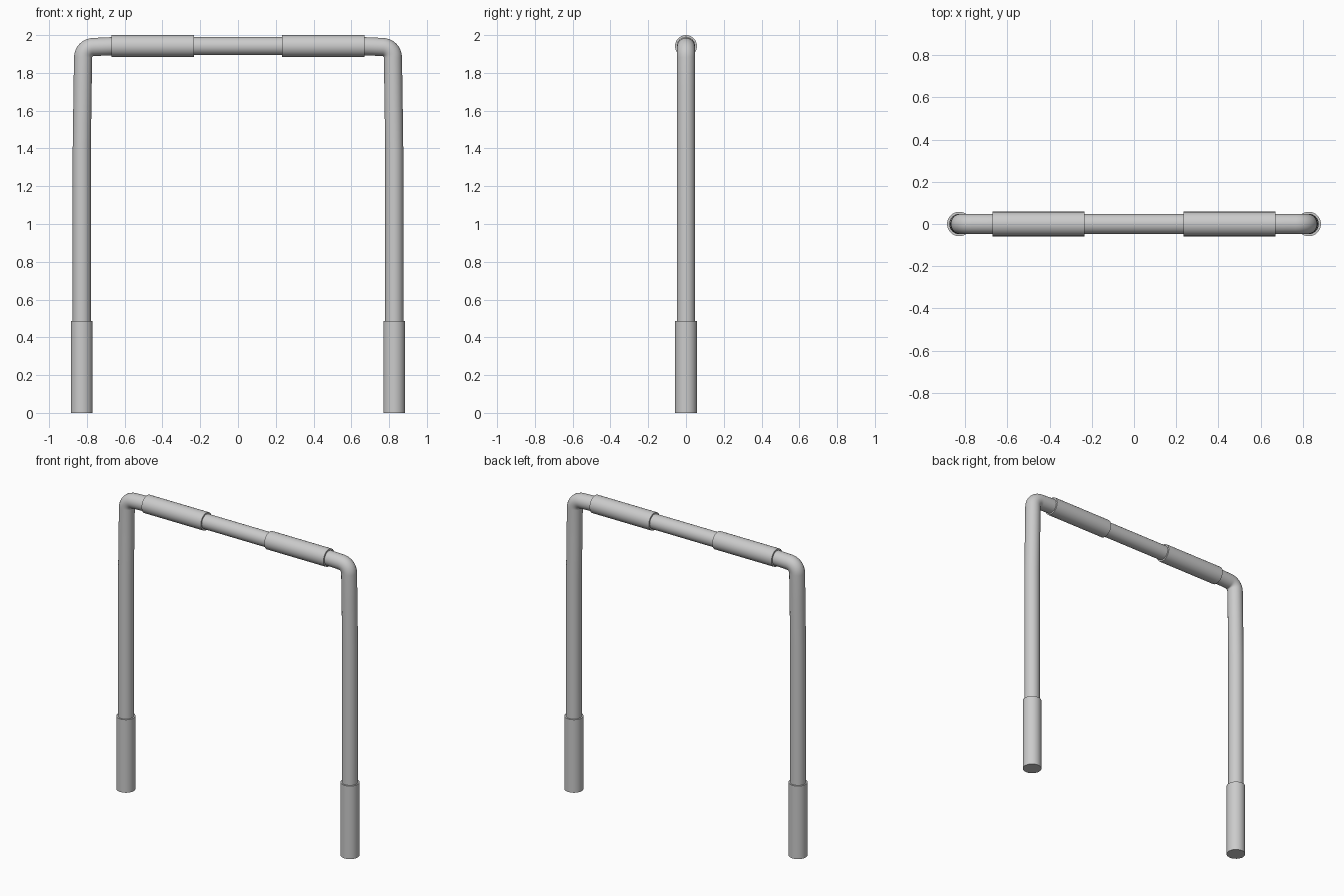
import bpy, bmesh, math
from mathutils import Vector

if "Cube" in bpy.data.objects:
    bpy.data.objects.remove(bpy.data.objects["Cube"])

SIDES = 32
PIPE_R, SLEEVE_R = 0.048, 0.058
LEG_X, BAR_Z = 0.827, 1.942

metal = bpy.data.materials.new("grey_metal")
metal.diffuse_color = (0.6, 0.6, 0.6, 1)
metal.use_nodes = True
metal.node_tree.nodes["Principled BSDF"].inputs["Base Color"].default_value = metal.diffuse_color


def tube(name, path, radius):
    """Sweep a round section along a path lying in the xz plane, with capped ends."""
    bm = bmesh.new()
    pts = [Vector((x, 0, z)) for x, z in path]
    rings = []
    for i, p in enumerate(pts):
        t = (pts[min(i + 1, len(pts) - 1)] - pts[max(i - 1, 0)]).normalized()
        side = Vector((t.z, 0, -t.x))
        ring = []
        for k in range(SIDES):
            a = 2 * math.pi * k / SIDES
            ring.append(bm.verts.new(p + radius * (math.cos(a) * side + math.sin(a) * Vector((0, 1, 0)))))
        rings.append(ring)
    for a, b in zip(rings, rings[1:]):
        for k in range(SIDES):
            n = (k + 1) % SIDES
            bm.faces.new((a[k], a[n], b[n], b[k]))
    bm.faces.new(rings[0])
    bm.faces.new(rings[-1])
    bmesh.ops.recalc_face_normals(bm, faces=bm.faces)
    me = bpy.data.meshes.new(name)
    bm.to_mesh(me)
    bm.free()
    me.materials.append(metal)
    ob = bpy.data.objects.new(name, me)
    bpy.context.collection.objects.link(ob)
    bpy.ops.object.select_all(action='DESELECT')
    ob.select_set(True)
    bpy.context.view_layer.objects.active = ob
    bpy.ops.object.shade_smooth_by_angle(angle=math.radians(40))
    return ob


# Bent pipe: legs lean in slightly just below tight rounded corners
BEND = 0.055
cx, cz = 0.82 - BEND, 1.937 - BEND
half = [(LEG_X, 0.02), (LEG_X, 1.4), (0.823, 1.7)]
half += [(cx + BEND * math.cos(a), cz + BEND * math.sin(a))
         for a in (math.pi / 2 * i / 8 for i in range(9))]
half += [(0.65, BAR_Z), (0.4, BAR_Z)]
tube("pipe_frame", [(-x, z) for x, z in half] + half[::-1], PIPE_R)

# Foot sleeves and bar sleeves on both sides
for s, label in ((-1, "left"), (1, "right")):
    tube(label + "_foot_sleeve", [(s * LEG_X, 0), (s * LEG_X, 0.487)], SLEEVE_R)
    tube(label + "_bar_sleeve", [(s * 0.234, BAR_Z), (s * 0.671, BAR_Z)], SLEEVE_R)
